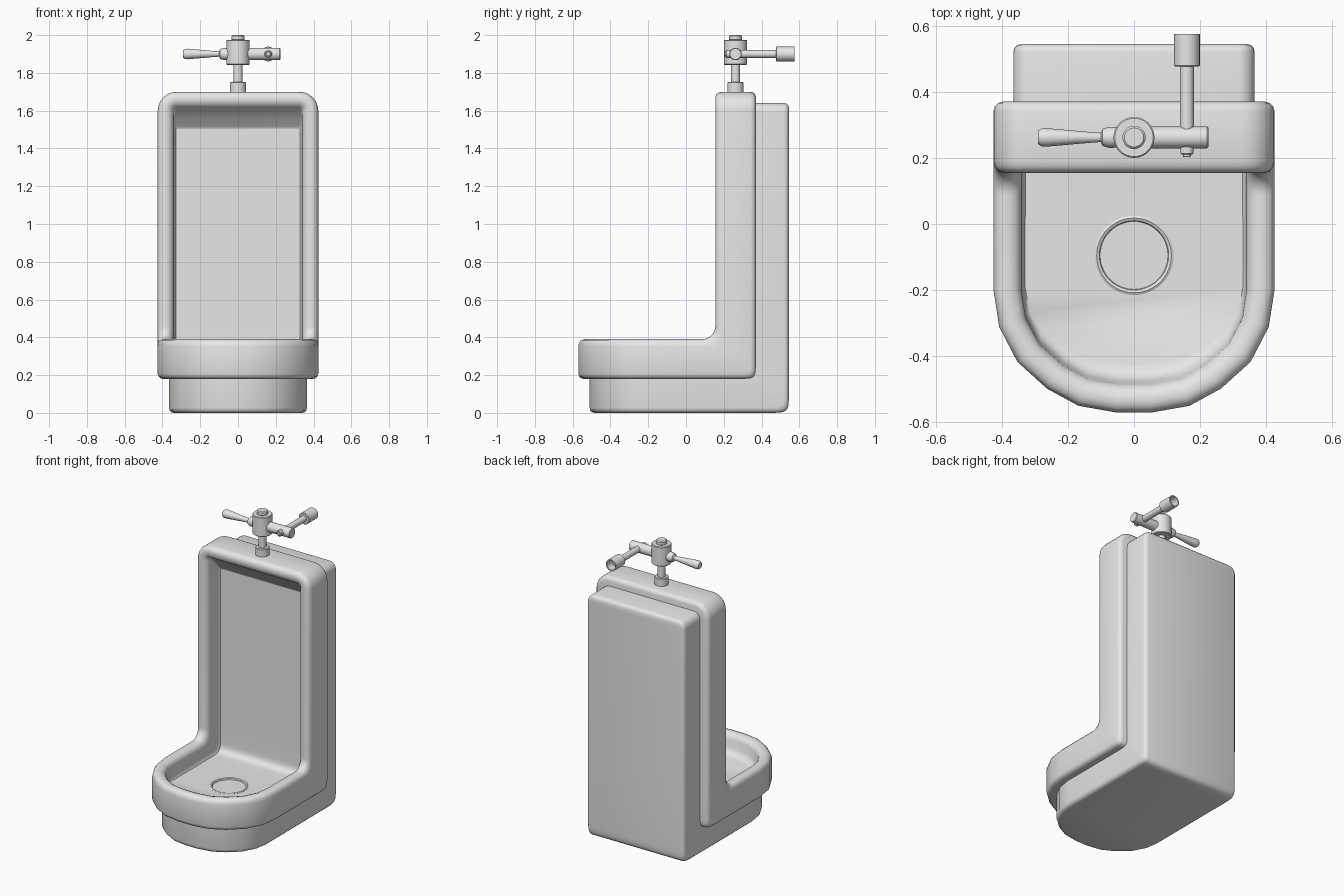
import bpy, bmesh, math
from mathutils import Matrix, Vector

if "Cube" in bpy.data.objects:
    bpy.data.objects.remove(bpy.data.objects["Cube"])

mat = bpy.data.materials.new("light grey")
mat.diffuse_color = (0.8, 0.8, 0.8, 1)
mat.use_nodes = True
mat.node_tree.nodes["Principled BSDF"].inputs["Base Color"].default_value = mat.diffuse_color


def finish(name, bm, angle=40):
    bmesh.ops.recalc_face_normals(bm, faces=bm.faces[:])
    me = bpy.data.meshes.new(name)
    bm.to_mesh(me)
    bm.free()
    me.materials.append(mat)
    ob = bpy.data.objects.new(name, me)
    bpy.context.collection.objects.link(ob)
    if angle:
        smooth(ob, angle)
    return ob


def smooth(ob, angle=40):
    bpy.ops.object.select_all(action='DESELECT')
    ob.select_set(True)
    bpy.context.view_layer.objects.active = ob
    bpy.ops.object.shade_smooth_by_angle(angle=math.radians(angle))


CY, CZ = 0.085, 0.46          # centre of the bend between bowl and column


def side(s, ext):
    """Bent side curve: s>0 runs up the column, s<-1 runs forward along the bowl."""
    ey, ez, n = ext
    if s >= 0:
        return Vector((CY + ey, CZ + s))
    if s <= -1:
        return Vector((CY + s + 1, CZ - ez))
    a = -s * math.pi / 2
    return Vector((CY + ey * max(math.cos(a), 0) ** (2 / n),
                   CZ - ez * math.sin(a) ** (2 / n)))


def l_body(name, hx, top, rc, yfront, front, back, rings, angle=40):
    """Loft L-shaped body from rings of (side inset, end inset, depth)."""
    out = []                   # half outline: x, s, normal
    st = top - CZ
    for i in range(7):
        a = math.pi / 2 * (1 - i / 6)
        c, d = math.cos(a), math.sin(a)
        out.append((hx - rc + rc * c, st - rc + rc * d, c, d))
    out += [(hx, -i / 12, 1, 0) for i in range(13)]
    u = [(1, 0), (.96, .3), (.83, .587), (.62, .805), (.395, .946), (.13, 1)]
    pts = [(hx * a, -0.2 + (yfront + 0.2) * b) for a, b in u]
    ext = [(hx, 0)] + pts + [(-pts[-1][0], pts[-1][1])]
    for i, (x, y) in enumerate(pts):
        t = Vector(ext[i + 2]) - Vector(ext[i])
        n = Vector((-t.y, t.x)).normalized()
        out.append((x, y - CY - 1, n.x, n.y))
    bm = bmesh.new()
    loops = []
    for ix, it, ib, d in rings:
        half = []
        for x, s, nx, ns in out:
            x2 = x - nx * ix
            s2 = s - ns * (it if ns > 0 else ib)
            if s > -1:
                s2 = min(s2, st - it - 0.02 * (1 - ns))
            p = side(s2, front).lerp(side(s2, back), d)
            half.append((x2, p.x, p.y))
        co = half + [(-x, y, z) for x, y, z in reversed(half)]
        loops.append([bm.verts.new(c) for c in co])
    m = len(loops[0])
    for a, b in zip(loops, loops[1:]):
        for j in range(m):
            k = (j + 1) % m
            bm.faces.new((a[j], a[k], b[k], b[j]))
    for lp in (loops[0], loops[-1]):       # fill back and inner wall in strips
        for j in range(m // 2 - 1):
            bm.faces.new((lp[j], lp[j + 1], lp[m - 2 - j], lp[m - 1 - j]))
    return finish(name, bm, angle)


# Basin shell with rounded rim and hollow inside
basin = l_body("basin_shell", 0.425, 1.70, 0.10, -0.57, (0.07, 0.07, 2), (0.285, 0.28, 16), [
    (.028, .028, .028, 1), (.014, .014, .014, .982), (.004, .004, .004, .935), (0, 0, 0, .87),
    (0, 0, 0, .17), (.004, .004, .004, .085), (.014, .014, .014, .025), (.03, .03, .03, 0),
    (.048, .048, .048, 0), (.066, .066, .066, .03), (.079, .079, .079, .09),
    (.084, .09, .086, .17), (.086, .14, .095, .4), (.088, .17, .108, .51),
    (.092, .185, .125, .57), (.096, .195, .15, .6)], 0)

# Pedestal and back panel hugging the shell
e = [(.025, 1), (.012, .982), (.003, .94), (0, .88), (0, 0)]
l_body("pedestal_back", 0.365, 1.64, 0.05, -0.51, (0.245, 0.235, 16), (0.46, 0.46, 22),
       [(i, i, i, d) for i, d in e])


def lathe(name, profile, origin=(0, 0, 0), axis=(0, 0, 1), seg=32):
    """Revolve (radius, distance) pairs about an axis."""
    rot = Vector((0, 0, 1)).rotation_difference(Vector(axis)).to_matrix().to_4x4()
    mx = Matrix.Translation(origin) @ rot
    bm = bmesh.new()
    loops = [[bm.verts.new(mx @ Vector((r * math.cos(2 * math.pi * i / seg),
                                        r * math.sin(2 * math.pi * i / seg), t)))
              for i in range(seg)] for r, t in profile]
    for a, b in zip(loops, loops[1:]):
        for i in range(seg):
            k = (i + 1) % seg
            bm.faces.new((a[i], a[k], b[k], b[i]))
    bm.faces.new(loops[0])
    bm.faces.new(loops[-1])
    return finish(name, bm)


def rod(name, r, a, b, origin, axis, bev=0.004):
    return lathe(name, [(r - bev, a), (r, a + bev), (r, b - bev), (r - bev, b)], origin, axis)


# Drain recess cut in the floor
D = (0, -0.095, 0)
cutter = lathe("drain_cutter", [(.113, .215), (.113, .34)], D, seg=48)
cutter.hide_render = True
mod = basin.modifiers.new("drain", 'BOOLEAN')
mod.operation, mod.object, mod.solver = 'DIFFERENCE', cutter, 'EXACT'
bpy.context.view_layer.objects.active = basin
bpy.ops.object.modifier_apply(modifier=mod.name)
bpy.data.objects.remove(cutter)
smooth(basin)

# Drain dish, hub and grate
lathe("drain_dish", [(.12, .258), (.12, .265), (.113, .269), (.105, .265), (.1, .25),
                     (.098, .222), (.01, .218)], D, seg=48)
rod("drain_hub", .02, .222, .252, D, (0, 0, 1), .003)
for n, r in enumerate((.034, .05, .066, .082, .098)):
    lathe(f"grate_ring_{n}", [(r - .002, .242), (r + .002, .242), (r + .002, .25),
                              (r - .002, .25), (r - .002, .242)], D, seg=40)
bm = bmesh.new()
for i in range(20):
    mx = (Matrix.Translation((0, -0.095, .246)) @ Matrix.Rotation(math.tau * i / 20, 4, 'Z')
          @ Matrix.Translation((.058, 0, 0)) @ Matrix.Diagonal((.084, .004, .008, 1)))
    bmesh.ops.create_cube(bm, size=1, matrix=mx)
finish("grate_spokes", bm)

# Flush valve: vertical stem and body
Z, X, Y = (0, 0, 1), (1, 0, 0), (0, 1, 0)
V = (0, .262, 0)
rod("valve_collar", .043, 1.69, 1.752, V, Z)
rod("valve_stem", .024, 1.74, 1.86, V, Z)
rod("valve_body", .062, 1.843, 1.975, V, Z)
rod("valve_cap", .035, 1.97, 2.0, V, Z, .006)

# Valve side pipe and lever handle
H = (0, .262, 1.90)
rod("valve_arm", .033, .04, .225, H, X)
lathe("lever_handle", [(.03, .04), (.032, .075), (.026, .095), (.014, .1), (.016, .13),
                       (.028, .265), (.027, .28), (.02, .29)], H, (-1, 0, 0))

# Supply pipe running to the back with open socket
P = (.16, 0, 1.90)
rod("supply_pipe", .021, .23, .49, P, Y)
rod("supply_knob", .02, .21, .24, P, Y)
rod("supply_tip", .012, .202, .215, P, Y, .002)
lathe("supply_socket", [(.02, .477), (.036, .477), (.039, .48), (.039, .575), (.031, .575),
                        (.031, .52), (.01, .52)], P, Y)
